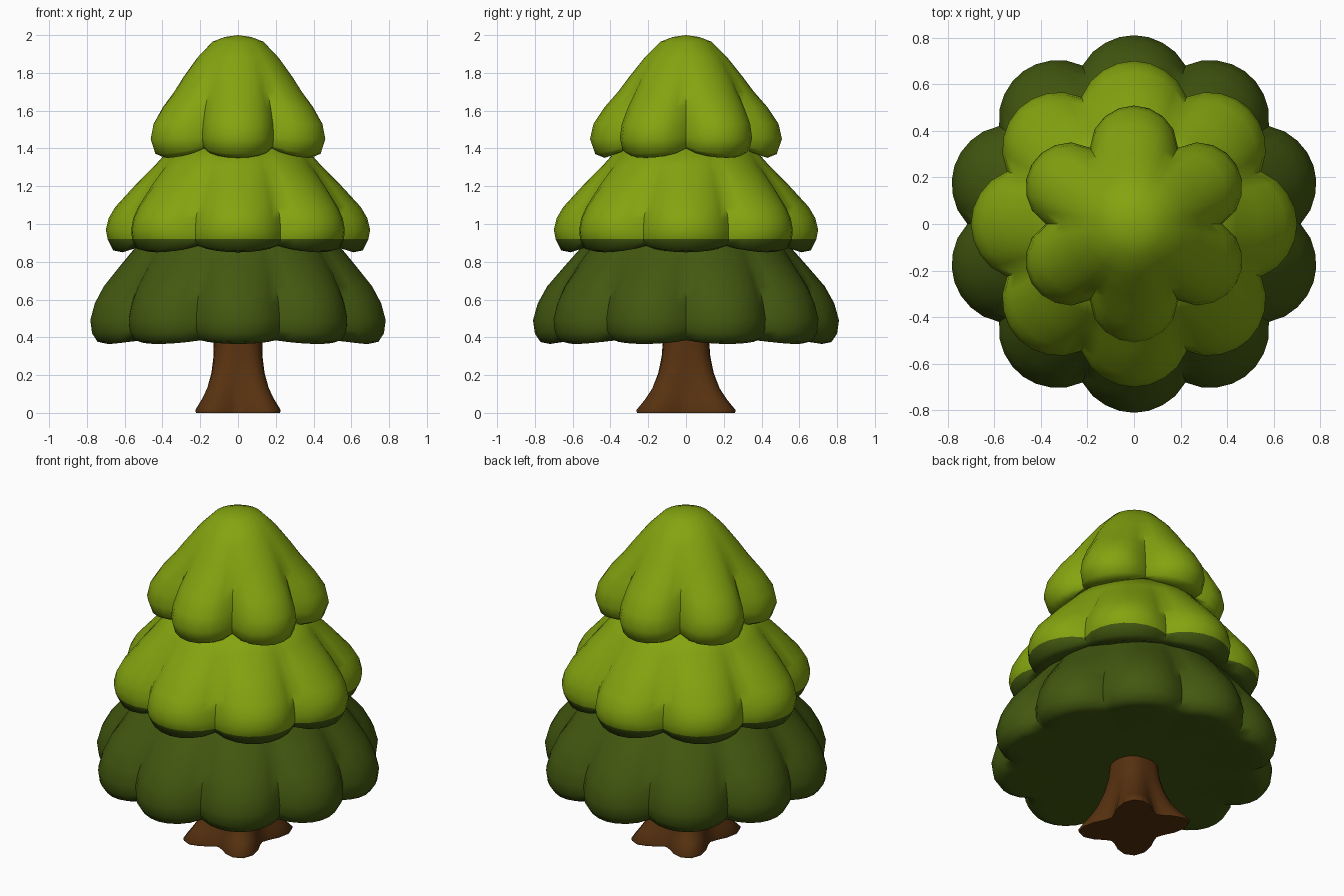
import bpy, bmesh
from math import cos, sin, pi, radians

cube = bpy.data.objects.get("Cube")
if cube:
    bpy.data.objects.remove(cube, do_unlink=True)


def material(name, rgb):
    mat = bpy.data.materials.new(name)
    mat.use_nodes = True
    mat.diffuse_color = (*rgb, 1)
    mat.node_tree.nodes["Principled BSDF"].inputs["Base Color"].default_value = (*rgb, 1)
    return mat


light_green = material("light green", (0.23, 0.37, 0.005))
dark_green = material("dark green", (0.055, 0.098, 0.005))
bark_brown = material("bark brown", (0.095, 0.031, 0.005))


def lobed_loft(name, lobes, first_angle, power, rows, mats, steps=8):
    """Loft lobed rings; each row is (tip radius, valley radius, tip z, valley z)."""
    bm = bmesh.new()
    count = lobes * steps
    rings = []
    for tip, valley, tip_z, valley_z in rows:
        ring = []
        for i in range(count):
            turn = 2 * pi * i / count
            f = abs(cos(lobes * turn / 2)) ** power
            r = valley + (tip - valley) * f
            z = valley_z + (tip_z - valley_z) * f
            a = turn + first_angle
            ring.append(bm.verts.new((r * cos(a), r * sin(a), z)))
        rings.append(ring)
    for low, high in zip(rings, rings[1:]):
        for i in range(count):
            j = (i + 1) % count
            bm.faces.new((low[i], low[j], high[j], high[i]))
    # Close both ends; a ring of zero radius collapses to a point
    for ring, row in ((rings[0][::-1], rows[0]), (rings[-1], rows[-1])):
        if row[0] > 0:
            bm.faces.new(ring)
    bmesh.ops.remove_doubles(bm, verts=bm.verts, dist=1e-5)
    bmesh.ops.recalc_face_normals(bm, faces=bm.faces)
    mesh = bpy.data.meshes.new(name)
    bm.to_mesh(mesh)
    bm.free()
    for mat in mats:
        mesh.materials.append(mat)
    mesh.shade_smooth()
    mesh.set_sharp_from_angle(angle=radians(55))
    obj = bpy.data.objects.new(name, mesh)
    bpy.context.collection.objects.link(obj)
    return obj


# Trunk with four flared roots, a little deeper than wide at the foot
trunk = lobed_loft("trunk", 4, pi / 4, 2, [
    (0.285, 0.165, 0, 0), (0.29, 0.165, 0.015, 0.015),
    (0.245, 0.155, 0.07, 0.07), (0.205, 0.145, 0.13, 0.13),
    (0.17, 0.135, 0.21, 0.21), (0.145, 0.13, 0.3, 0.3),
    (0.135, 0.13, 0.4, 0.4)], [bark_brown])
for v in trunk.data.vertices:
    v.co.y *= 1.17 - 0.6 * v.co.z

# Bottom foliage tier
lobed_loft("bottom_foliage", 10, pi / 2, 0.8, [
    (0.3, 0.3, 0.386, 0.386), (0.62, 0.6, 0.38, 0.386),
    (0.72, 0.65, 0.365, 0.385), (0.77, 0.685, 0.375, 0.4),
    (0.8, 0.71, 0.42, 0.44), (0.81, 0.715, 0.49, 0.5),
    (0.785, 0.695, 0.58, 0.58), (0.735, 0.66, 0.67, 0.67),
    (0.64, 0.6, 0.78, 0.78), (0.56, 0.54, 0.87, 0.87),
    (0.52, 0.51, 0.92, 0.92)], [dark_green])

# Middle foliage tier with a dark underside
middle = lobed_loft("middle_foliage", 8, pi / 2, 0.8, [
    (0.3, 0.3, 0.895, 0.895), (0.53, 0.5, 0.88, 0.895),
    (0.61, 0.55, 0.85, 0.885), (0.66, 0.575, 0.86, 0.89),
    (0.69, 0.59, 0.92, 0.92), (0.7, 0.59, 0.97, 0.97),
    (0.685, 0.58, 1.03, 1.03), (0.65, 0.555, 1.09, 1.09),
    (0.54, 0.49, 1.21, 1.21), (0.44, 0.42, 1.31, 1.31),
    (0.36, 0.36, 1.4, 1.4)], [light_green, dark_green])
for face in middle.data.polygons:
    face.material_index = int(face.center.z < 0.915)

# Top foliage tier
lobed_loft("top_foliage", 6, pi / 2, 0.75, [
    (0.2, 0.2, 1.4, 1.4), (0.36, 0.33, 1.375, 1.4),
    (0.43, 0.355, 1.35, 1.4), (0.48, 0.37, 1.37, 1.41),
    (0.508, 0.378, 1.45, 1.46), (0.49, 0.37, 1.53, 1.53),
    (0.43, 0.345, 1.62, 1.62), (0.36, 0.315, 1.7, 1.7),
    (0.3, 0.28, 1.78, 1.78), (0.22, 0.215, 1.88, 1.88),
    (0.135, 0.135, 1.965, 1.965), (0.07, 0.07, 1.99, 1.99),
    (0, 0, 2, 2)], [light_green])
